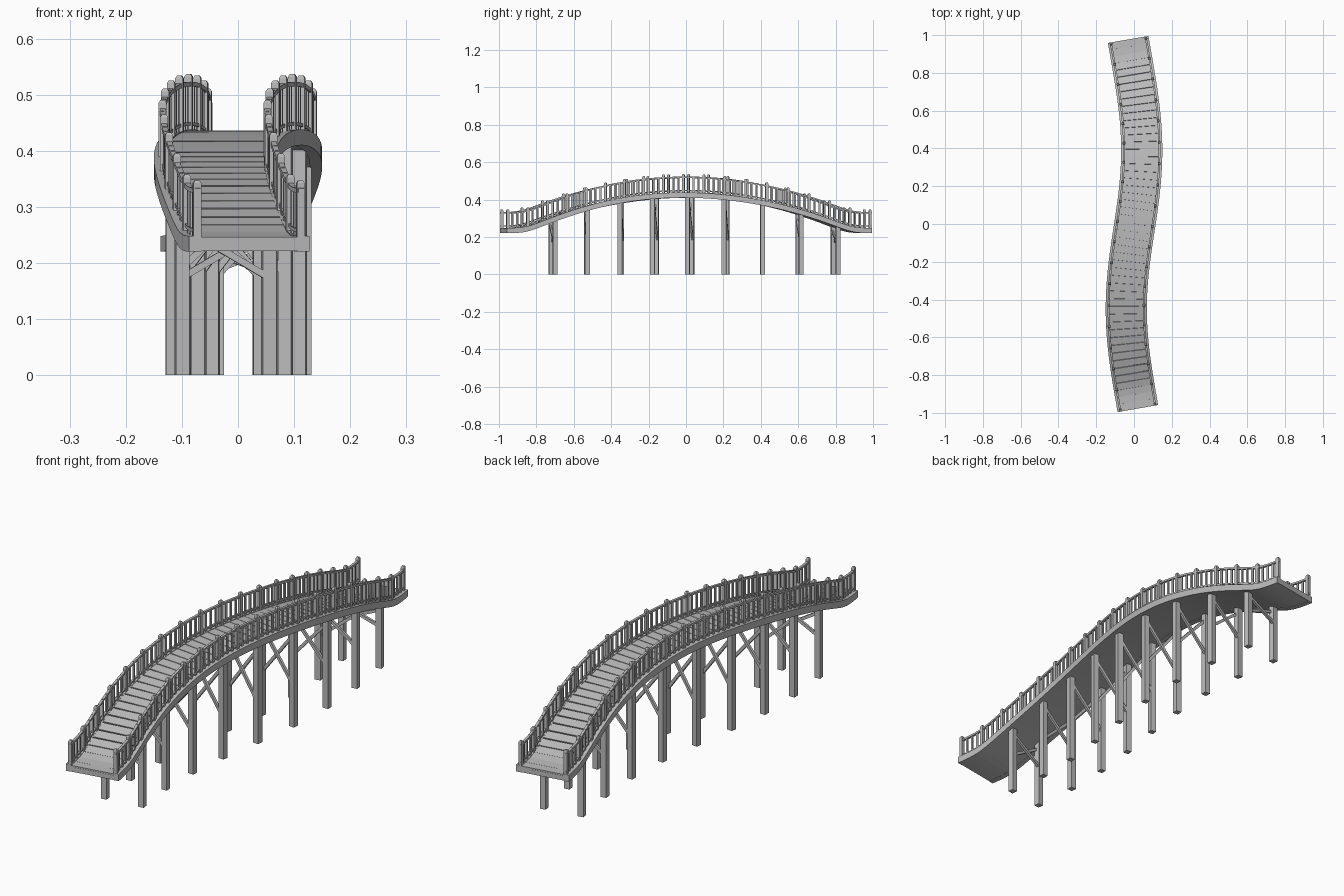
import bpy, bmesh, math
from mathutils import Matrix, Vector

cube = bpy.data.objects.get("Cube")
if cube:
    bpy.data.objects.remove(cube)

wood = bpy.data.materials.new("weathered grey wood")
wood.use_nodes = True
GREY = (0.5, 0.5, 0.5, 1)
wood.diffuse_color = GREY
wood.node_tree.nodes["Principled BSDF"].inputs["Base Color"].default_value = GREY

END = 0.977      # half length of the centre line
HALF = 0.109     # half width of the deck
RAIL = 0.0935    # railing offset from the centre line
SPREAD = 0.078   # column offset from the centre line
THICK = 0.026    # deck thickness
PANELS = 18


def centre(y):
    """Centre line on the underside: S-bend in plan, arch with flat ends in height."""
    u = y + 0.03
    x = 0.041 * math.sin(3.74 * u) - 0.0064 * u ** 7
    rise = 0.19 - 0.25 * y * y
    return Vector((x, y, 0.22 + 0.012 * math.log1p(math.exp(rise / 0.012))))


def frame(y, pitched=False):
    """Matrix at a station: x across the deck, y along it, z up."""
    along = centre(y + 0.001) - centre(y - 0.001)
    if not pitched:
        along.z = 0
    along.normalize()
    across = along.cross(Vector((0, 0, 1))).normalized()
    rot = Matrix((across, along, across.cross(along))).transposed().to_4x4()
    return Matrix.Translation(centre(y)) @ rot


def finish(name, bm):
    bmesh.ops.recalc_face_normals(bm, faces=bm.faces)
    mesh = bpy.data.meshes.new(name)
    bm.to_mesh(mesh)
    bm.free()
    mesh.materials.append(wood)
    obj = bpy.data.objects.new(name, mesh)
    bpy.context.collection.objects.link(obj)


def box(bm, matrix, centre_at, size):
    m = matrix @ Matrix.Translation(centre_at) @ Matrix.Diagonal((*size, 1))
    return bmesh.ops.create_cube(bm, size=1, matrix=m)["verts"]


def sweep(name, strips, steps=64):
    """Sweep rectangles (across and height ranges) along the centre line."""
    bm = bmesh.new()
    for a, b, low, high in strips:
        rings = []
        for i in range(steps + 1):
            m = frame(-END + 2 * END * i / steps)
            rings.append([bm.verts.new(m @ Vector((u, 0, w)))
                          for u, w in ((a, low), (b, low), (b, high), (a, high))])
        for r, s in zip(rings, rings[1:]):
            for k in range(4):
                n = (k + 1) % 4
                bm.faces.new((r[k], r[n], s[n], s[k]))
        bm.faces.new(rings[0])
        bm.faces.new(rings[-1])
    finish(name, bm)


def both(inner, outer, low, high):
    return [(inner, outer, low, high), (-outer, -inner, low, high)]


# Deck body, edge beams and handrails
sweep("deck_base", [(-HALF + 0.018, HALF - 0.018, 0.001, THICK - 0.006)])
sweep("edge_beams", both(HALF - 0.022, HALF, 0, THICK + 0.002))
sweep("handrails", both(RAIL - 0.005, RAIL + 0.005, THICK + 0.079, THICK + 0.087))
sweep("lower_rails", both(RAIL - 0.004, RAIL + 0.004, THICK + 0.009, THICK + 0.015))

# Planks across the deck
bm = bmesh.new()
COUNT = 50
pitch = 2 * END / COUNT
for i in range(COUNT):
    m = frame(-END + pitch * (i + 0.5), pitched=True)
    box(bm, m, (0, 0, THICK - 0.005), (2 * HALF - 0.042, pitch * 0.96, 0.01))
finish("deck_planks", bm)

# Railing posts with bevelled tops, and the balusters between them
posts, balusters = bmesh.new(), bmesh.new()
gap = (2 * END - 0.016) / PANELS
for i in range(PANELS + 1):
    y = -END + 0.008 + gap * i
    for side in (-RAIL, RAIL):
        m = frame(y)
        box(posts, m, (side, 0, 0.065), (0.014, 0.014, 0.114))
        cap = box(posts, m, (side, 0, 0.1245), (0.014, 0.014, 0.005))
        top = sorted(cap, key=lambda v: v.co.z)[4:]
        mid = sum((v.co for v in top), Vector()) / 4
        for v in top:
            v.co = mid.lerp(v.co, 0.55)
        if i < PANELS:
            for k in range(1, 4):
                box(balusters, frame(y + gap * k / 4), (side, 0, 0.069),
                    (0.006, 0.009, 0.088))
finish("railing_posts", posts)
finish("balusters", balusters)

# Support columns in pairs, with crossed braces
columns, braces = bmesh.new(), bmesh.new()
for y in (-0.711, -0.529, -0.348, -0.168, 0.019, 0.211, 0.409, 0.607, 0.8):
    m = frame(y)
    height = m.translation.z
    for side in (-1, 1):
        foot = box(columns, m, (side * SPREAD, 0, -height / 2), (0.024, 0.024, height))
        for v in foot:
            if v.co.z > height / 2:
                v.co.z += 0.006
        # Diagonal from low on one column to high on the other
        low = Vector((-side * (SPREAD + 0.006), side * 0.006, 0.17 - height))
        high = Vector((side * (SPREAD + 0.006), side * 0.006, -0.015))
        span = high - low
        turn = Matrix.Rotation(-math.atan2(span.z, span.x), 4, 'Y')
        place = m @ Matrix.Translation((low + high) / 2) @ turn
        box(braces, place, (0, 0, 0), (span.length, 0.01, 0.012))
finish("support_columns", columns)
finish("cross_braces", braces)
